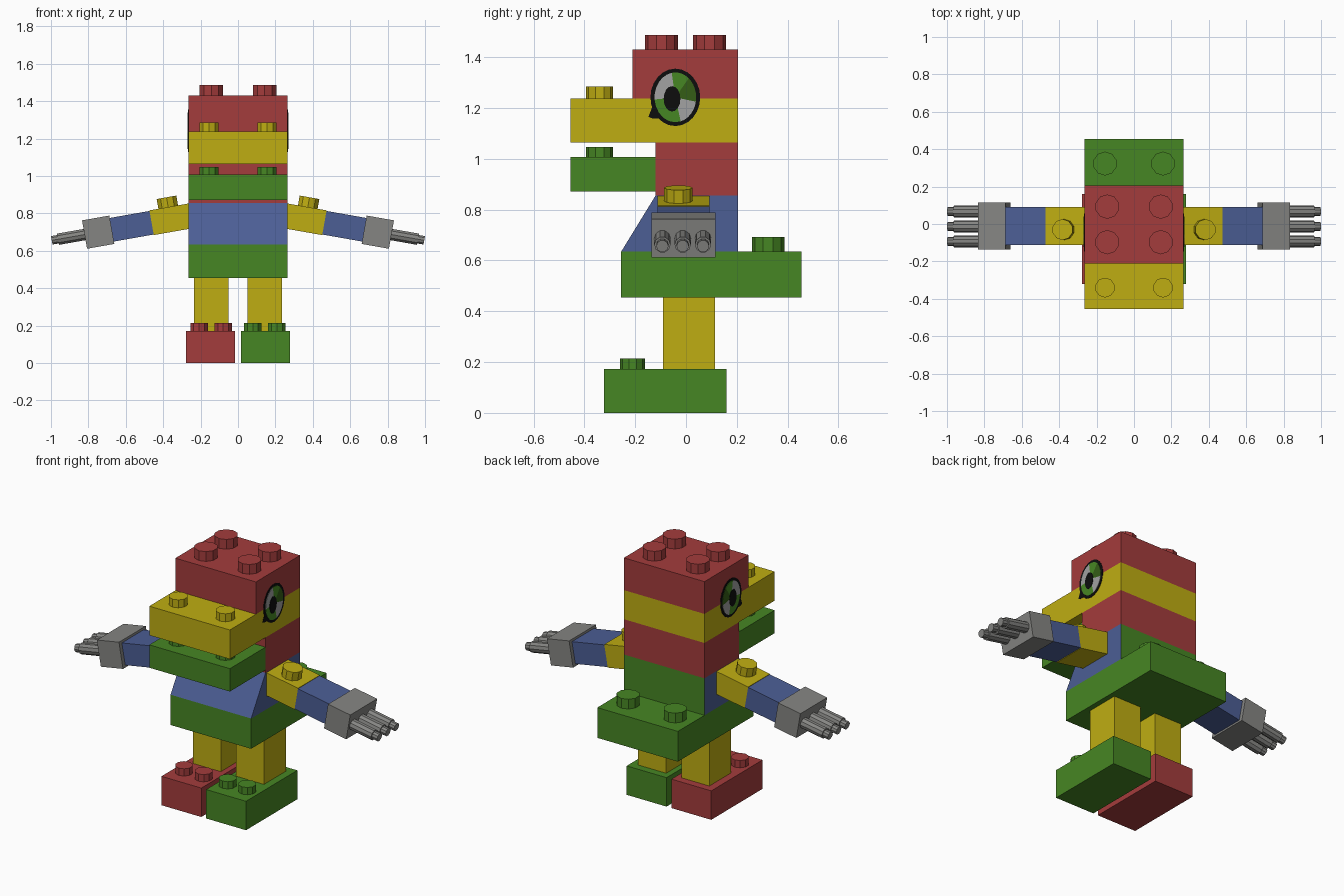
import bpy, bmesh, math
from mathutils import Matrix, Vector

if "Cube" in bpy.data.objects:
    bpy.data.objects.remove(bpy.data.objects["Cube"])


def mat(name, r, g, b):
    m = bpy.data.materials.new(name)
    m.diffuse_color = (r, g, b, 1)
    m.use_nodes = True
    m.node_tree.nodes["Principled BSDF"].inputs["Base Color"].default_value = m.diffuse_color
    return m


RED = mat("red", 0.37, 0.045, 0.045)
YELLOW = mat("yellow", 0.52, 0.42, 0.006)
GREEN = mat("green", 0.062, 0.24, 0.017)
BLUE = mat("blue", 0.072, 0.112, 0.30)
GREY = mat("grey", 0.235, 0.235, 0.225)
BLACK = mat("black", 0.004, 0.004, 0.004)
LIGHT = mat("light grey", 0.36, 0.36, 0.36)
DARK_GREEN = mat("dark green", 0.035, 0.11, 0.008)


def finish(name, bm, *mats, matrix=None):
    if matrix is not None:
        bmesh.ops.transform(bm, matrix=matrix, verts=bm.verts)
    bmesh.ops.recalc_face_normals(bm, faces=bm.faces)
    me = bpy.data.meshes.new(name)
    bm.to_mesh(me)
    bm.free()
    for m in mats:
        me.materials.append(m)
    ob = bpy.data.objects.new(name, me)
    bpy.context.collection.objects.link(ob)
    return ob


def box(name, m, x, y, z, matrix=None):
    bm = bmesh.new()
    bmesh.ops.create_cube(bm, size=1)
    for v in bm.verts:
        v.co = Vector([(a + b) / 2 + c * (b - a) for c, (a, b) in zip(v.co, (x, y, z))])
    return finish(name, bm, m, matrix=matrix)


def cyl(name, m, r, h, place, matrix=None, sides=10):
    bm = bmesh.new()
    bmesh.ops.create_cone(bm, cap_ends=True, segments=sides, radius1=r, radius2=r,
                          depth=h, matrix=place)
    return finish(name, bm, m, matrix=matrix)


def stud(name, m, x, y, z0, z1, r, matrix=None):
    z0 -= 0.01
    return cyl(name, m, r, z1 - z0, Matrix.Translation((x, y, (z0 + z1) / 2)), matrix)


def prism(name, pts, x0, x1, *mats):
    # outline of (y, z) points, extruded along x
    bm = bmesh.new()
    f = bm.faces.new([bm.verts.new((x0, y, z)) for y, z in pts])
    ext = bmesh.ops.extrude_face_region(bm, geom=[f])
    for v in ext["geom"]:
        if isinstance(v, bmesh.types.BMVert):
            v.co.x = x1
    return finish(name, bm, *mats)


def arc(cy, cz, ry, rz, a0, a1, n):
    return [(cy + ry * math.cos(math.radians(a0 + (a1 - a0) * i / n)),
             cz + rz * math.sin(math.radians(a0 + (a1 - a0) * i / n))) for i in range(n + 1)]


W = (-0.265, 0.265)

# Full-width bricks of the body and head
box("hip_brick", GREEN, W, (-0.255, 0.455), (0.455, 0.635))
box("neck_brick", RED, W, (-0.12, 0.205), (0.855, 1.065))
box("lower_beak", GREEN, W, (-0.455, -0.12), (0.872, 1.008))
box("upper_beak", YELLOW, W, (-0.455, 0.205), (1.065, 1.238))
box("head_brick", RED, W, (-0.21, 0.205), (1.238, 1.43))

# Sloped torso, blue with a green back
torso = prism("torso_slope", [(-0.255, 0.635), (0.205, 0.635), (0.205, 0.855), (-0.12, 0.855)],
              W[0], W[1], BLUE, GREEN)
for p in torso.data.polygons:
    p.material_index = 1 if p.normal.y > 0.9 else 0

for s, side in ((1, "right"), (-1, "left")):
    # Studs on the bricks
    stud(side + "_hip_stud", GREEN, s * 0.155, 0.323, 0.635, 0.693, 0.064)
    stud(side + "_lower_beak_stud", GREEN, s * 0.155, -0.34, 1.008, 1.047, 0.053)
    stud(side + "_upper_beak_stud", YELLOW, s * 0.155, -0.34, 1.238, 1.285, 0.053)
    for y in (-0.097, 0.093):
        stud(side + "_head_stud", RED, s * 0.143, y, 1.43, 1.488, 0.065)

    # Legs and feet
    foot = GREEN if s > 0 else RED
    box(side + "_leg", YELLOW, sorted((s * 0.05, s * 0.234)), (-0.09, 0.115), (0.165, 0.46))
    box(side + "_foot", foot, sorted((s * 0.016, s * 0.278)), (-0.322, 0.16), (0, 0.172))
    for x in (0.079, 0.208):
        stud(side + "_foot_stud", foot, s * x, -0.21, 0.172, 0.215, 0.049)

    # Arm built along local x, tilted down, mirrored for the left
    M = (Matrix.Diagonal((s, 1, 1, 1)) @ Matrix.Translation((0.265, -0.01, 0.785))
         @ Matrix.Rotation(math.radians(10), 4, "Y"))
    box(side + "_upper_arm", YELLOW, (-0.05, 0.2), (-0.102, 0.102), (-0.067, 0.067), M)
    box(side + "_forearm", BLUE, (0.2, 0.43), (-0.102, 0.102), (-0.064, 0.064), M)
    stud(side + "_arm_stud", YELLOW, 0.098, -0.02, 0.067, 0.12, 0.056, M)
    box(side + "_hand", GREY, (0.416, 0.564), (-0.126, 0.126), (-0.077, 0.077), M)
    for y in (-0.083, -0.003, 0.077):
        for part, r, a, b in (("finger", 0.032, 0.55, 0.708), ("fingertip", 0.024, 0.70, 0.742)):
            place = Matrix.Translation(((a + b) / 2, y, 0)) @ Matrix.Rotation(math.pi / 2, 4, "Y")
            cyl(f"{side}_{part}", GREY, r, b - a, place, M)

    # Eye as thin layered plates on the side of the head
    cy, cz, x0 = -0.042, 1.242, s * 0.264
    prism(side + "_eye_outline", arc(cy, cz, 0.098, 0.113, 0, 345, 23), x0, s * 0.267, BLACK)
    prism(side + "_eye_corner", [(-0.148, 1.165), (-0.13, 1.158), (-0.08, 1.16), (-0.125, 1.225)],
          x0, s * 0.2665, BLACK)
    for name, m, a0, a1 in (("iris_upper", DARK_GREEN, -10, 50), ("iris_top", GREEN, 50, 100),
                            ("glint_upper", LIGHT, 100, 185), ("iris_lower", GREEN, 185, 285),
                            ("glint_lower", LIGHT, 285, 350)):
        prism(f"{side}_{name}", [(cy, cz)] + arc(cy, cz, 0.082, 0.098, a0, a1, 6),
              x0, s * 0.269, m)
    prism(side + "_pupil", arc(-0.055, 1.236, 0.033, 0.05, 0, 337.5, 15), x0, s * 0.271, BLACK)
